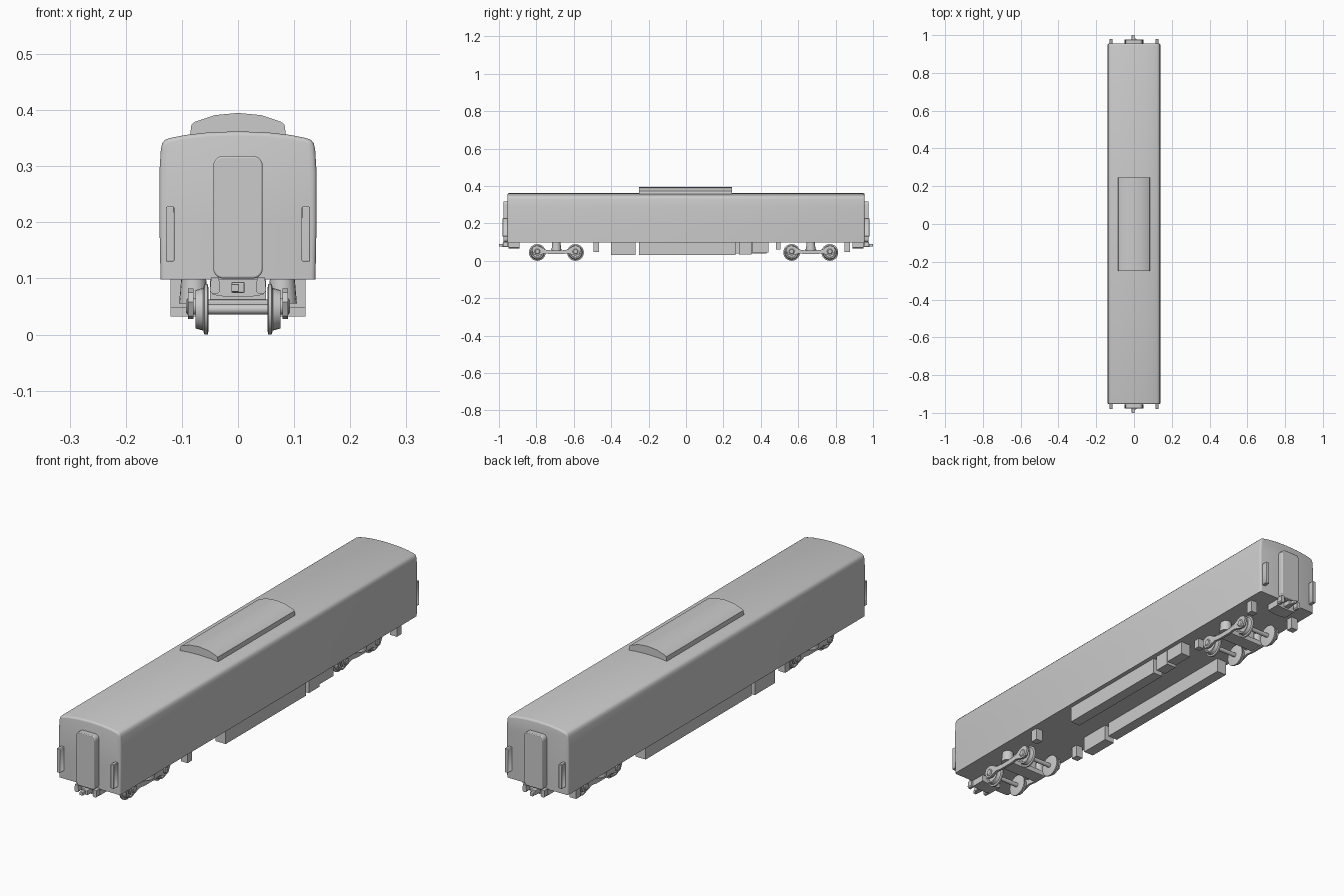
import bpy, bmesh, math
from mathutils import Vector

if "Cube" in bpy.data.objects:
    bpy.data.objects.remove(bpy.data.objects["Cube"])


def finish(name, bm, smooth=True, bevel=0.0, segs=2):
    bmesh.ops.recalc_face_normals(bm, faces=bm.faces)
    me = bpy.data.meshes.new(name)
    bm.to_mesh(me)
    bm.free()
    ob = bpy.data.objects.new(name, me)
    bpy.context.collection.objects.link(ob)
    if bevel:
        m = ob.modifiers.new("Bevel", "BEVEL")
        m.width, m.segments, m.limit_method = bevel, segs, "ANGLE"
        m.angle_limit = math.radians(40)
    if smooth:
        bpy.ops.object.select_all(action="DESELECT")
        ob.select_set(True)
        bpy.context.view_layer.objects.active = ob
        bpy.ops.object.shade_smooth_by_angle(angle=math.radians(35))
    return ob


def extrude(name, pts, axis, a, b, **kw):
    """Extrude a 2D outline along x (points are y,z) or y (points are x,z)."""
    bm = bmesh.new()
    put = (lambda p, t: (t, *p)) if axis == "x" else (lambda p, t: (p[0], t, p[1]))
    f = bm.faces.new([bm.verts.new(put(p, a)) for p in pts])
    r = bmesh.ops.extrude_face_region(bm, geom=[f])
    d = Vector((b - a, 0, 0)) if axis == "x" else Vector((0, b - a, 0))
    bmesh.ops.translate(bm, vec=d, verts=[v for v in r["geom"] if isinstance(v, bmesh.types.BMVert)])
    return finish(name, bm, **kw)


def box(name, x0, x1, y0, y1, z0, z1, **kw):
    kw.setdefault("smooth", False)
    return extrude(name, [(x0, z0), (x1, z0), (x1, z1), (x0, z1)], "y", y0, y1, **kw)


def lathe_x(name, rings, y, z, n=24):
    """Revolve (x, radius) rings about an axle parallel to x."""
    bm = bmesh.new()
    loops = [[bm.verts.new((x, y + r * math.cos(2 * math.pi * i / n), z + r * math.sin(2 * math.pi * i / n)))
              for i in range(n)] for x, r in rings]
    for A, B in zip(loops, loops[1:]):
        for i in range(n):
            bm.faces.new((A[i], A[(i + 1) % n], B[(i + 1) % n], B[i]))
    bm.faces.new(loops[0])
    bm.faces.new(loops[-1])
    return finish(name, bm)


def mirrored(half):
    return half + [(-x, z) for x, z in reversed(half) if x > 1e-6]


def rounded_rect(cx, cz, hx, hz, r, n=5):
    pts = []
    for k, (sx, sz) in enumerate([(1, 1), (-1, 1), (-1, -1), (1, -1)]):
        for i in range(n + 1):
            t = math.pi / 2 * (k + i / n)
            pts.append((cx + sx * (hx - r) + r * math.cos(t), cz + sz * (hz - r) + r * math.sin(t)))
    return pts


# Car body shell with softened ends
half = [(0.138, 0.098), (0.140, 0.20), (0.140, 0.29), (0.1375, 0.33), (0.135, 0.341), (0.130, 0.347),
        (0.122, 0.350), (0.095, 0.3555), (0.05, 0.3605), (0, 0.362)]
body = extrude("car_body", mirrored(half), "y", -0.954, 0.955, smooth=False)
bm = bmesh.new()
bm.from_mesh(body.data)
caps = [f for f in bm.faces if abs(f.normal.y) > 0.9]
edges = [e for f in caps for e in f.edges if min(v.co.z for v in e.verts) > 0.1
         or max(v.co.z for v in e.verts) > 0.15]
bmesh.ops.bevel(bm, geom=edges, offset=0.008, segments=3, profile=0.5, affect="EDGES")
bm.to_mesh(body.data)
bm.free()
bpy.context.view_layer.objects.active = body
body.select_set(True)
bpy.ops.object.shade_smooth_by_angle(angle=math.radians(35))

# Roof air conditioner
half = [(0.086, 0.350), (0.083, 0.374), (0.077, 0.379), (0.041, 0.391), (0, 0.395)]
extrude("roof_air_conditioner", mirrored(half), "y", -0.25, 0.245)

for s in (-1, 1):
    # Gangway door, end grips and coupler on each end
    extrude("gangway_door", rounded_rect(0, 0.209, 0.044, 0.109, 0.017), "y", s * 0.94, s * 0.977,
            bevel=0.003)
    for m in (-1, 1):
        extrude("end_grip", rounded_rect(m * 0.121, 0.179, 0.0075, 0.049, 0.002, 2), "y",
                s * 0.95, s * 0.980, bevel=0.003)
        extrude("safety_step", [(m * 0.041 + x, z) for x, z in
                [(-0.007, 0.102), (-0.009, 0.078), (-0.005, 0.073), (0.005, 0.073), (0.009, 0.078), (0.007, 0.102)]],
                "y", s * 0.955, s * 0.978)
    extrude("coupler_mount", [(-0.045, 0.1), (-0.045, 0.071), (-0.02, 0.067), (0.02, 0.067),
                              (0.045, 0.071), (0.045, 0.1)], "y", s * 0.89, s * 0.95)
    box("coupler_shank", -0.012, 0.012, s * 0.93, s * 0.982, 0.074, 0.094, bevel=0.003)
    box("coupler_tip", -0.012, 0.002, s * 0.975, s * 1.0, 0.076, 0.090, bevel=0.002)

# Underfloor equipment: (x side, y start, y end, bottom)
for m, y0, y1, z0 in [(1, -0.25, 0.265, 0.032), (1, 0.283, 0.35, 0.035), (1, 0.352, 0.44, 0.045),
                      (-1, -0.40, -0.27, 0.032), (-1, -0.25, 0.43, 0.038)]:
    box("equipment_box", m * 0.075, m * 0.12, y0, y1, z0, 0.1)
for m in (-1, 1):
    for y0, y1, z0 in [(-0.495, -0.465, 0.048), (0.848, 0.876, 0.048)]:
        box("small_equipment_box", m * 0.09, m * 0.12, y0, y1, z0, 0.1)
box("junction_box", 0.06, 0.085, 0.48, 0.505, 0.06, 0.1)

# Bogies
frame_half = [(0.132, 0.058), (0.125, 0.075), (0.105, 0.082), (0.085, 0.076), (0.06, 0.060), (0.03, 0.056)]
frame_low = [(0.03, 0.036), (0.06, 0.040), (0.082, 0.034), (0.10, 0.028), (0.12, 0.033)]
outline = frame_half + [(-y, z) for y, z in reversed(frame_half)]
outline += [(-y, z) for y, z in reversed(frame_low)] + frame_low
for c in (-0.693, 0.667):
    box("bogie_transom", -0.085, 0.085, c - 0.03, c + 0.03, 0.040, 0.062, bevel=0.003)
    box("bogie_bolster", -0.05, 0.05, c - 0.022, c + 0.022, 0.06, 0.1)
    for m in (-1, 1):
        extrude("bogie_side_frame", [(c + y, z) for y, z in outline], "x", m * 0.079, m * 0.089)
        # Air spring
        bm = bmesh.new()
        bmesh.ops.create_cone(bm, cap_ends=True, segments=20, radius1=0.026, radius2=0.022, depth=0.046)
        bmesh.ops.translate(bm, vec=(m * 0.079, c, 0.078), verts=bm.verts)
        finish("air_spring", bm)
    for dy in (-0.102, 0.102):
        lathe_x("axle", [(-0.06, 0.009), (0.06, 0.009)], c + dy, 0.045, 12)
        for m in (-1, 1):
            rings = [(0.053, 0.040), (0.054, 0.045), (0.060, 0.045), (0.062, 0.038), (0.076, 0.034),
                     (0.076, 0.028), (0.071, 0.026), (0.071, 0.012)]
            lathe_x("wheel", [(m * x, r) for x, r in rings], c + dy, 0.045)
            lathe_x("axle_box", [(m * x, r) for x, r in [(0.068, 0.015), (0.09, 0.015), (0.093, 0.011)]],
                    c + dy, 0.050, 14)
